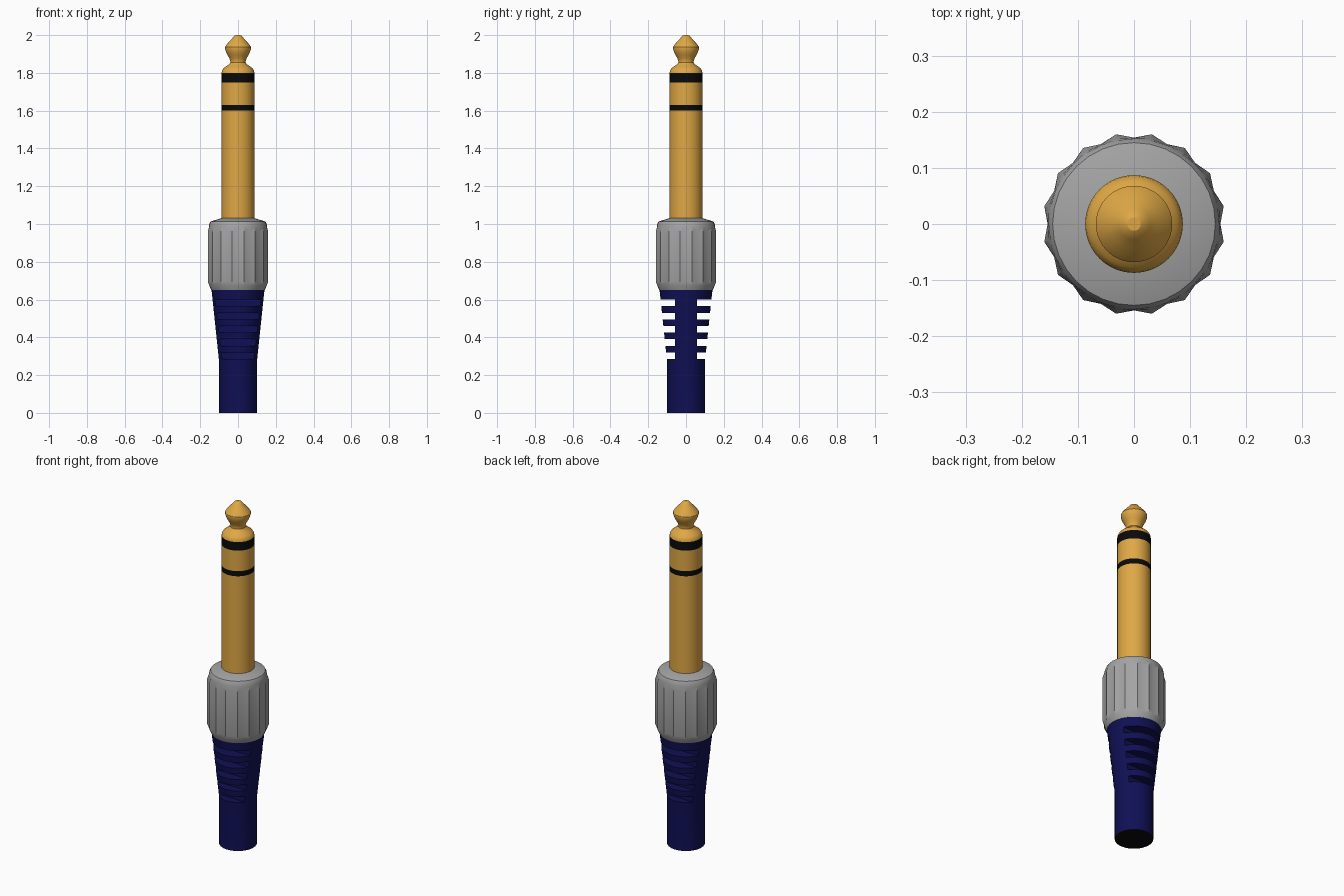
import bpy, bmesh
from math import sin, cos, pi, radians

cube = bpy.data.objects.get("Cube")
if cube:
    bpy.data.objects.remove(cube, do_unlink=True)


def material(name, rgb, metallic=0.0):
    m = bpy.data.materials.new(name)
    m.use_nodes = True
    m.diffuse_color = (*rgb, 1)
    m.node_tree.nodes["Principled BSDF"].inputs["Base Color"].default_value = (*rgb, 1)
    return m


GOLD = material("gold", (0.74, 0.39, 0.06))
GREY = material("grey metal", (0.37, 0.37, 0.37))
NAVY = material("navy rubber", (0.005, 0.005, 0.09))
BLACK = material("black insulator", (0.003, 0.003, 0.003))


def finish(name, bm, mats):
    bmesh.ops.recalc_face_normals(bm, faces=bm.faces)
    mesh = bpy.data.meshes.new(name)
    bm.to_mesh(mesh)
    bm.free()
    for m in mats:
        mesh.materials.append(m)
    obj = bpy.data.objects.new(name, mesh)
    bpy.context.collection.objects.link(obj)
    return obj


def select(obj):
    bpy.ops.object.select_all(action="DESELECT")
    obj.select_set(True)
    bpy.context.view_layer.objects.active = obj


def smooth(obj, angle=30):
    select(obj)
    bpy.ops.object.shade_smooth_by_angle(angle=radians(angle))


def lathe(name, profile, mats, sides=64):
    """Closed turned solid from (radius, z, ridge) rows; ridge lifts every odd side."""
    bm = bmesh.new()
    rings = []
    for r, z, *ridge in profile:
        lift = ridge[0] if ridge else 0
        ring = []
        for i in range(sides):
            a, rr = 2 * pi * i / sides, r + lift * (i % 2)
            ring.append(bm.verts.new((rr * cos(a), rr * sin(a), z)))
        rings.append(ring)
    for low, high in zip(rings, rings[1:]):
        for i in range(sides):
            j = (i + 1) % sides
            bm.faces.new((low[i], low[j], high[j], high[i]))
    bm.faces.new(rings[0])
    bm.faces.new(rings[-1])
    return finish(name, bm, mats)


# Plug shaft with two flush insulator bands
R = 0.087
shaft = lathe("plug_shaft", [(R, 1.02), (R, 1.6), (R, 1.63), (R, 1.75), (R, 1.8)], [GOLD, BLACK])
for p in shaft.data.polygons:
    z = p.center.z
    p.material_index = int(1.6 < z < 1.63 or 1.75 < z < 1.8)
smooth(shaft)

# Rounded tip with a narrow neck
tip = lathe("plug_tip", [
    (R, 1.8), (0.085, 1.812), (0.077, 1.824), (0.062, 1.836), (0.047, 1.846), (0.041, 1.854),
    (0.041, 1.862), (0.045, 1.876), (0.054, 1.892), (0.063, 1.91), (0.068, 1.926), (0.068, 1.938),
    (0.058, 1.953), (0.043, 1.969), (0.028, 1.986), (0.02, 1.995), (0.012, 2.0)], [GOLD])
smooth(tip)

# Ridged grip collar: every second side is a raised ridge
collar = lathe("grip_collar", [
    (0.142, 0.65), (0.152, 0.675, 0.003), (0.154, 0.695, 0.009), (0.154, 0.96, 0.009),
    (0.153, 0.985, 0.002), (0.152, 1.0), (0.145, 1.013), (0.085, 1.032)], [GREY], 32)
smooth(collar)

# Strain relief sleeve
sleeve = lathe("strain_relief", [(0.1, 0), (0.1, 0.27), (0.14, 0.65)], [NAVY, BLACK])

# Flex slots, cut through from front and back
bm = bmesh.new()
for k in range(5):
    for side in (-1, 1):
        box = bmesh.ops.create_cube(bm, size=1)["verts"]
        bmesh.ops.scale(bm, vec=(0.5, 0.2, 0.035), verts=box)
        bmesh.ops.translate(bm, vec=(0, side * 0.158, 0.5825 - 0.07 * k), verts=box)
cutter = finish("slot_cutter", bm, [NAVY])
cutter.hide_render = True
cut = sleeve.modifiers.new("slots", "BOOLEAN")
cut.operation = "DIFFERENCE"
cut.solver = "EXACT"
cut.object = cutter
select(sleeve)
bpy.ops.object.modifier_apply(modifier=cut.name)
bpy.data.objects.remove(cutter, do_unlink=True)

# Black cable end on the underside
for p in sleeve.data.polygons:
    p.material_index = int(p.center.z < 0.001)
smooth(sleeve)
